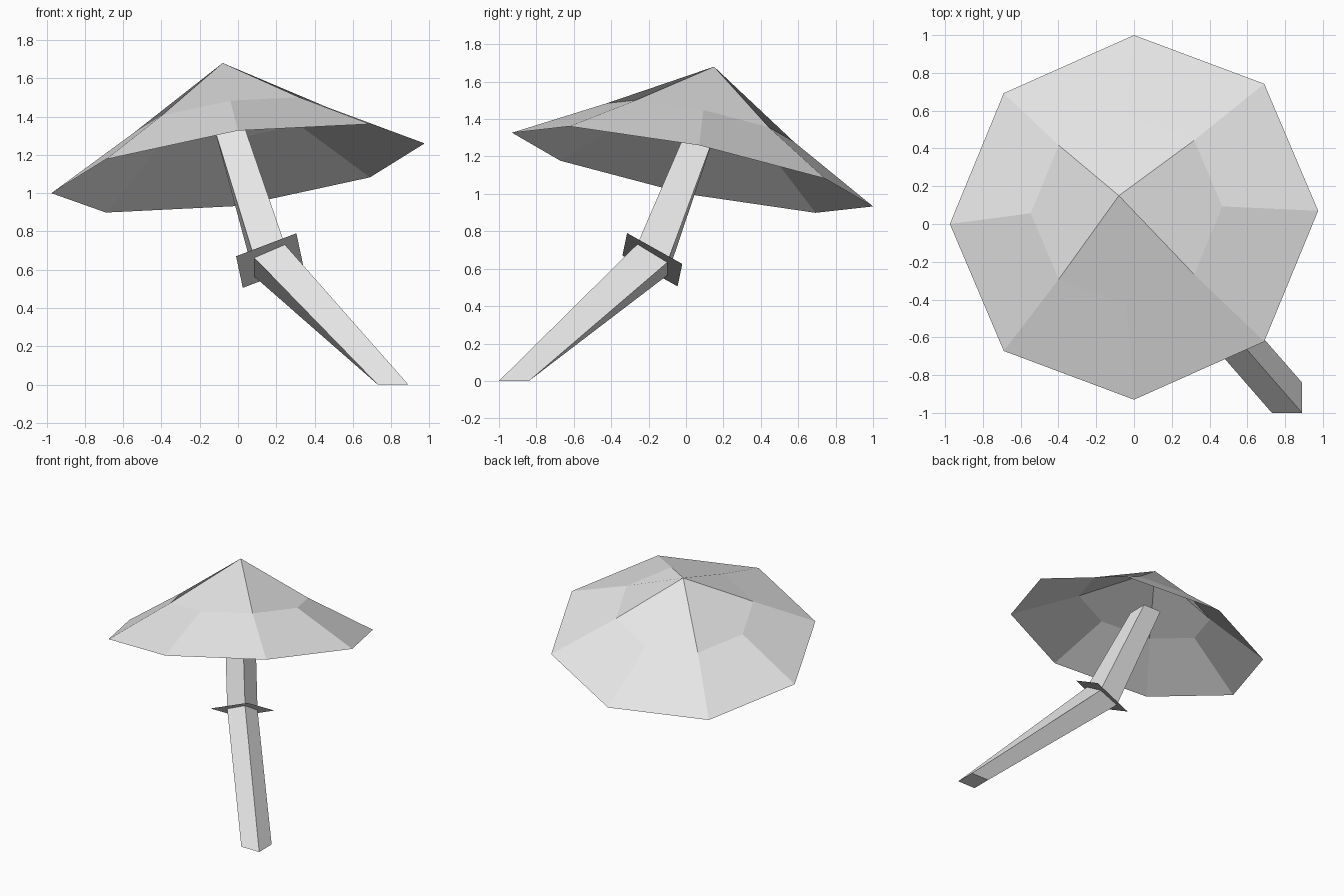
import bpy
from math import cos, sin, pi
from mathutils import Vector

if "Cube" in bpy.data.objects:
    bpy.data.objects.remove(bpy.data.objects["Cube"])

grey = bpy.data.materials.new("pale_grey")
grey.use_nodes = True
colour = (0.8, 0.8, 0.8, 1)
grey.diffuse_color = colour
grey.node_tree.nodes["Principled BSDF"].inputs["Base Color"].default_value = colour


def make_object(name, verts, faces):
    mesh = bpy.data.meshes.new(name)
    mesh.from_pydata(verts, [], faces)
    mesh.materials.append(grey)
    mesh.update()
    obj = bpy.data.objects.new(name, mesh)
    bpy.context.collection.objects.link(obj)
    return obj


def ring(centre, u, v, sides, turn=0):
    """Points round a centre, spanned by the half axes u and v."""
    angles = [2 * pi * i / sides + turn for i in range(sides)]
    return [Vector(centre) + Vector(u) * cos(a) + Vector(v) * sin(a) for a in angles]


def bridge(a, b, sides):
    """Quads joining two rings that start at indices a and b."""
    return [(a + i, a + (i + 1) % sides, b + (i + 1) % sides, b + i) for i in range(sides)]


# Cap: tilted open octagonal shell, with four kite faces meeting at the tip
u, v = Vector((0.975, 0.035, 0.13)), Vector((0, 0.965, -0.197))
rim = ring((0, 0.035, 1.13), u, v, 8)
shoulder = ring((-0.04, 0.075, 1.381), u * 0.52, v * 0.52, 8)
tip = Vector((-0.08, 0.15, 1.68))
kites = [(16, 8 + (i - 1) % 8, 8 + i, 8 + i + 1) for i in range(0, 8, 2)]
make_object("cap", rim + shoulder + [tip], bridge(0, 8, 8) + kites)

# Stem: square tube bent at the knee, whose section is tilted
half = 0.08 * 2 ** 0.5
flat_x, flat_y = Vector((half, 0, 0)), Vector((0, half, 0))
knee_x, knee_y = Vector((half, 0, 0.43 * half)), Vector((0, half, -0.61 * half))
knee = (0.165, -0.18, 0.648)
sections = (ring((0.81, -0.92, 0), flat_x, flat_y, 4, pi / 4)
            + ring(knee, knee_x, knee_y, 4, pi / 4)
            + ring((-0.044, 0.082, 1.34), flat_x, flat_y, 4, pi / 4))
make_object("stem", sections,
            bridge(0, 4, 4) + bridge(4, 8, 4) + [(3, 2, 1, 0), (8, 9, 10, 11)])

# Skirt: thin square sheet round the knee
side_x, side_y = Vector((0.315, 0.025, 0.12)), Vector((0.035, 0.295, -0.165))
make_object("skirt", ring(knee, side_x / 2 ** 0.5, side_y / 2 ** 0.5, 4, pi / 4),
            [(0, 1, 2, 3)])
